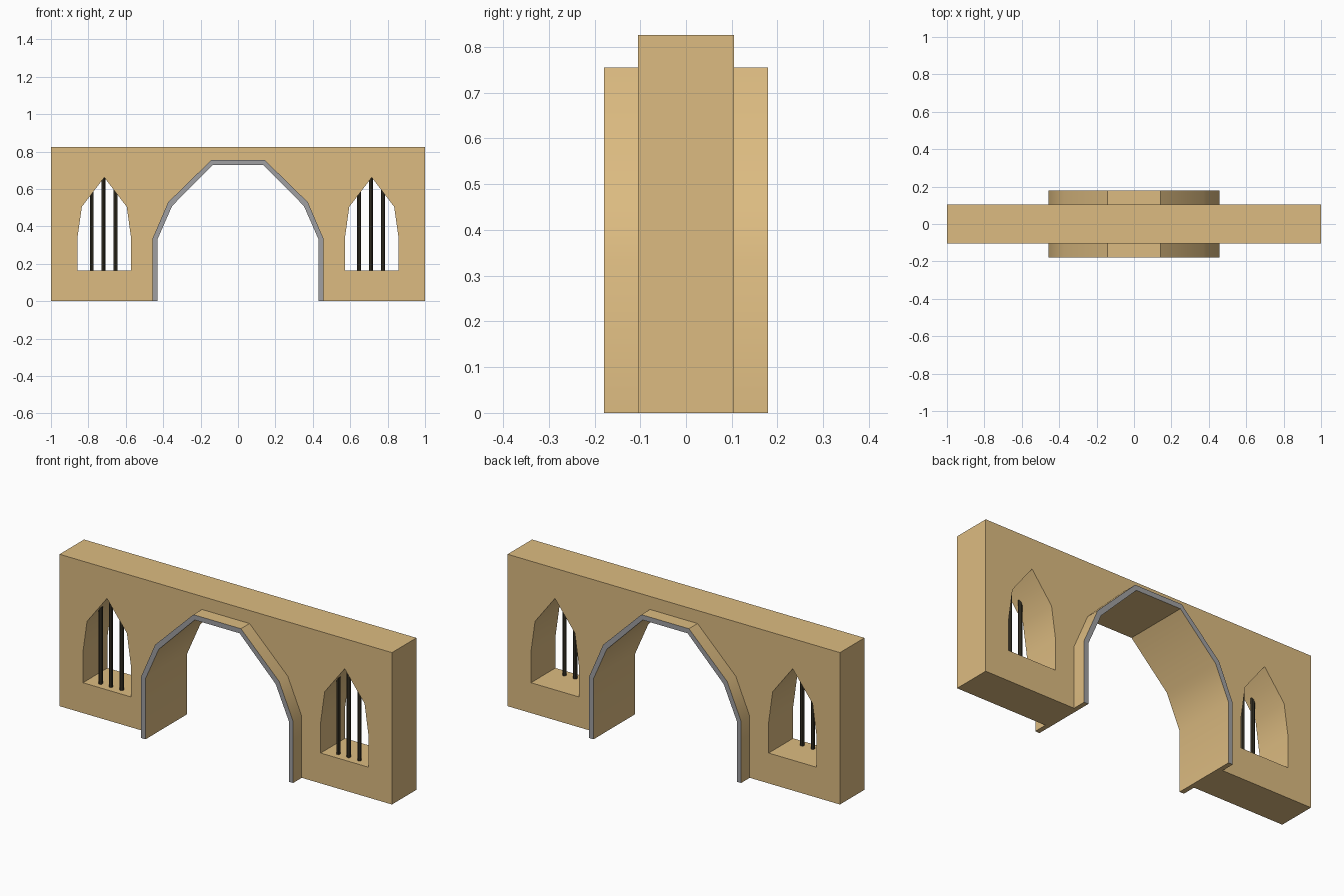
import bpy, bmesh
from math import radians

if "Cube" in bpy.data.objects:
    bpy.data.objects.remove(bpy.data.objects["Cube"])


def material(name, rgb):
    m = bpy.data.materials.new(name)
    m.diffuse_color = (*rgb, 1)
    m.use_nodes = True
    m.node_tree.nodes["Principled BSDF"].inputs["Base Color"].default_value = m.diffuse_color
    return m


SAND = material("sandstone", (0.72, 0.50, 0.22))
GREY = material("grey_stone", (0.35, 0.35, 0.36))
IRON = material("dark_iron", (0.045, 0.038, 0.022))


def activate(ob):
    bpy.ops.object.select_all(action='DESELECT')
    ob.select_set(True)
    bpy.context.view_layer.objects.active = ob


def prism(name, outline, half_depth, *mats):
    """Extrude an x-z outline symmetrically along y."""
    bm = bmesh.new()
    face = bm.faces.new([bm.verts.new((x, -half_depth, z)) for x, z in outline])
    new = bmesh.ops.extrude_face_region(bm, geom=[face])["geom"]
    bmesh.ops.translate(bm, vec=(0, 2 * half_depth, 0),
                        verts=[v for v in new if isinstance(v, bmesh.types.BMVert)])
    bmesh.ops.recalc_face_normals(bm, faces=bm.faces)
    if len(mats) > 1:  # second material on front and back
        for f in bm.faces:
            f.material_index = int(abs(f.normal.y) > 0.9)
    me = bpy.data.meshes.new(name)
    bm.to_mesh(me)
    bm.free()
    for m in mats:
        me.materials.append(m)
    ob = bpy.data.objects.new(name, me)
    bpy.context.collection.objects.link(ob)
    return ob


def smooth(ob):
    activate(ob)
    bpy.ops.object.shade_smooth_by_angle(angle=radians(30))


def mirrored(half):
    """Complete a right-hand half profile, running left to right."""
    return [(-x, z) for x, z in half] + half[::-1]


arch_outer = mirrored([(0.457, 0), (0.457, 0.335), (0.373, 0.53), (0.143, 0.755)])
arch_inner = mirrored([(0.431, 0), (0.431, 0.33), (0.352, 0.51), (0.135, 0.728)])

# Wall with the gateway notch
wall = prism("wall", [(-1, 0)] + arch_outer + [(1, 0), (1, 0.826), (-1, 0.826)],
             0.105, SAND)

# Pointed window openings
for cx in (-0.715, 0.715):
    win = [(-0.144, 0.165), (-0.144, 0.335), (-0.12, 0.505), (0, 0.662),
           (0.12, 0.505), (0.144, 0.335), (0.144, 0.165)]
    cutter = prism("window_cutter", [(cx + x, z) for x, z in win], 0.3, SAND)
    mod = wall.modifiers.new("window", 'BOOLEAN')
    mod.operation = 'DIFFERENCE'
    mod.solver = 'EXACT'
    mod.object = cutter
    activate(wall)
    bpy.ops.object.modifier_apply(modifier=mod.name)
    bpy.data.objects.remove(cutter)
smooth(wall)

# Arch lining that stands proud of both wall faces
arch = prism("arch_lining", arch_outer + arch_inner[::-1], 0.179, SAND, GREY)
smooth(arch)

# Window bars
for cx in (-0.715, 0.715):
    for dx, top in ((-0.067, 0.60), (-0.005, 0.67), (0.06, 0.61)):
        bottom = 0.155
        bpy.ops.mesh.primitive_cylinder_add(
            vertices=8, radius=0.0105, depth=top - bottom,
            location=(cx + dx, -0.063, (top + bottom) / 2))
        bar = bpy.context.object
        bar.name = "window_bar"
        bar.data.materials.append(IRON)
        smooth(bar)
